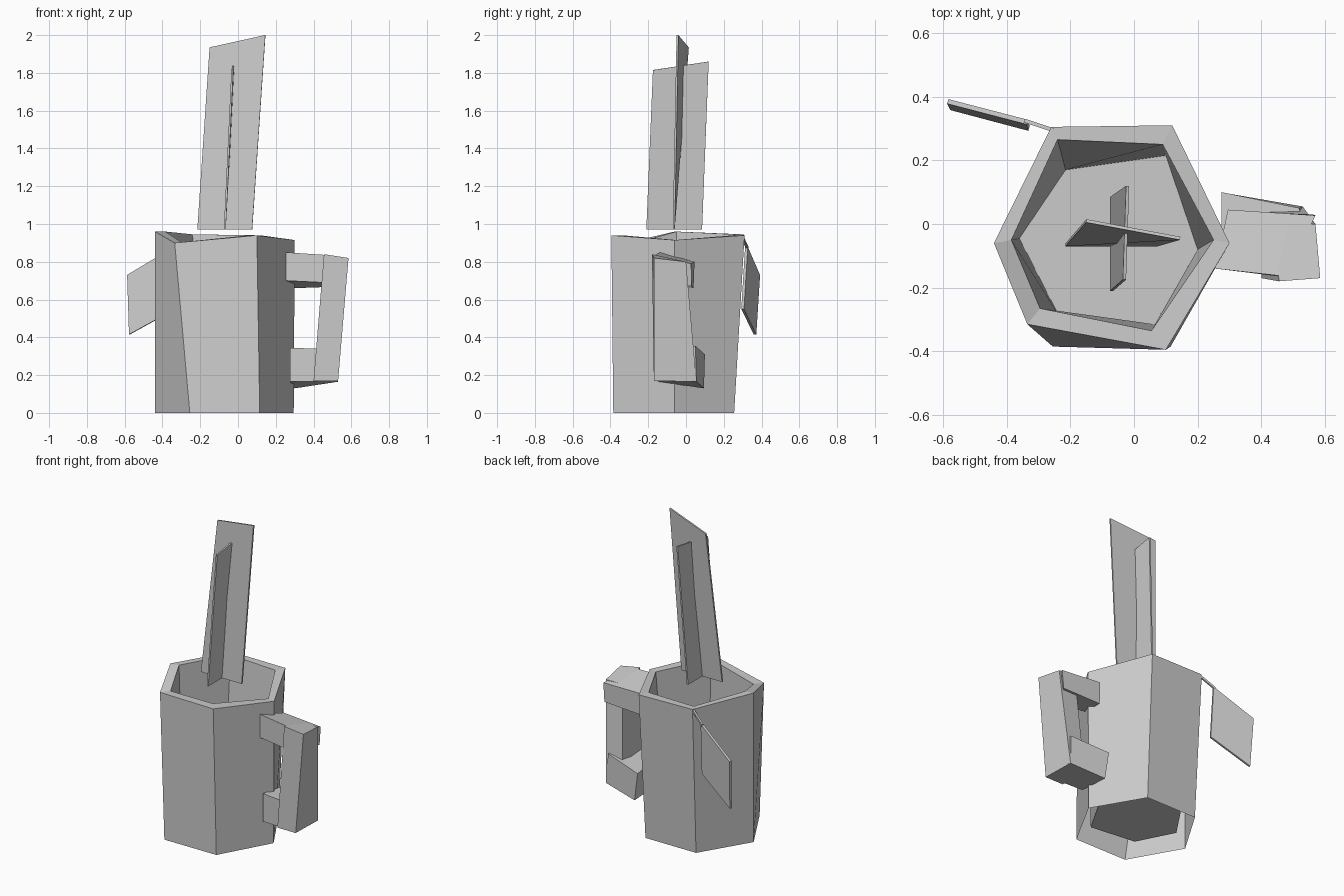
import bpy
from mathutils import Vector

grey = bpy.data.materials.new("plain_grey")
grey.diffuse_color = (0.6, 0.6, 0.6, 1)


def add_mesh(name, verts, faces):
    mesh = bpy.data.meshes.new(name)
    mesh.from_pydata(verts, [], faces)
    mesh.materials.append(grey)
    obj = bpy.data.objects.new(name, mesh)
    bpy.context.collection.objects.link(obj)
    return obj


def loft(name, rings, cap_start=False, cap_end=False):
    """Join rings of equal size with quads."""
    n = len(rings[0])
    verts = [p for ring in rings for p in ring]
    faces = []
    for r in range(len(rings) - 1):
        a, b = r * n, (r + 1) * n
        for i in range(n):
            j = (i + 1) % n
            faces.append((a + i, a + j, b + j, b + i))
    if cap_start:
        faces.append(tuple(reversed(range(n))))
    if cap_end:
        faces.append(tuple(range(len(verts) - n, len(verts))))
    return add_mesh(name, verts, faces)


def slab(name, quad, thickness=0.01):
    """Thin plate around a four-cornered sheet."""
    p = [Vector(c) for c in quad]
    off = (p[2] - p[0]).cross(p[3] - p[1]).normalized() * thickness / 2
    return loft(name, [[c - off for c in p], [c + off for c in p]], True, True)


# Mug body: open-bottomed outer wall, rim, inner wall and raised floor
foot = [(-0.255, -0.385, 0), (0.115, -0.385, 0), (0.295, -0.06, 0),
        (0.11, 0.255, 0), (-0.25, 0.255, 0), (-0.44, -0.06, 0)]
rim = [(-0.335, -0.315, 0.90), (0.10, -0.395, 0.94), (0.30, -0.06, 0.915),
       (0.12, 0.31, 0.94), (-0.26, 0.305, 0.945), (-0.44, -0.06, 0.96)]
lip = [(-0.295, -0.265, 0.90), (0.055, -0.335, 0.94), (0.25, -0.05, 0.915),
       (0.09, 0.25, 0.94), (-0.24, 0.265, 0.945), (-0.385, -0.05, 0.96)]
floor = [(-0.24, -0.28, 0.07), (0.065, -0.315, 0.07), (0.20, -0.08, 0.07),
         (0.10, 0.215, 0.07), (-0.215, 0.17, 0.07), (-0.36, -0.045, 0.07)]
loft("mug_body", [foot, rim, lip, floor], cap_end=True)

# Handle: two bars and an upright grip
loft("handle_top_bar", [
    [(0.255, -0.14, 0.70), (0.295, 0.04, 0.66), (0.295, 0.045, 0.80), (0.255, -0.14, 0.85)],
    [(0.46, -0.165, 0.69), (0.56, 0.03, 0.67), (0.57, 0.027, 0.79), (0.48, -0.165, 0.835)],
], True, True)
loft("handle_grip", [
    [(0.40, -0.17, 0.17), (0.53, -0.17, 0.17), (0.53, 0.055, 0.17), (0.42, 0.05, 0.17)],
    [(0.455, -0.18, 0.84), (0.585, -0.17, 0.82), (0.57, 0.0, 0.80), (0.45, 0.0, 0.80)],
], True, True)
loft("handle_bottom_bar", [
    [(0.275, -0.14, 0.165), (0.30, 0.095, 0.13), (0.275, 0.10, 0.31), (0.275, -0.14, 0.345)],
    [(0.53, -0.16, 0.17), (0.53, 0.055, 0.165), (0.52, 0.05, 0.355), (0.54, -0.16, 0.335)],
], True, True)

# Two crossed steam sheets above the mug
slab("steam_sheet_wide", [(-0.215, -0.065, 0.97), (0.075, -0.065, 0.97),
                          (0.145, -0.045, 2.0), (-0.15, 0.01, 1.935)])
slab("steam_sheet_deep", [(-0.07, -0.21, 0.97), (-0.07, 0.085, 0.97),
                          (-0.02, 0.12, 1.86), (-0.03, -0.175, 1.815)])

# Tea bag tag hanging on a short string
slab("tag", [(-0.335, 0.32, 0.88), (-0.33, 0.30, 0.55),
             (-0.575, 0.365, 0.415), (-0.585, 0.385, 0.73)], 0.015)
slab("tag_string", [(-0.255, 0.295, 0.945), (-0.255, 0.295, 0.93),
                    (-0.345, 0.325, 0.865), (-0.345, 0.325, 0.88)], 0.012)
